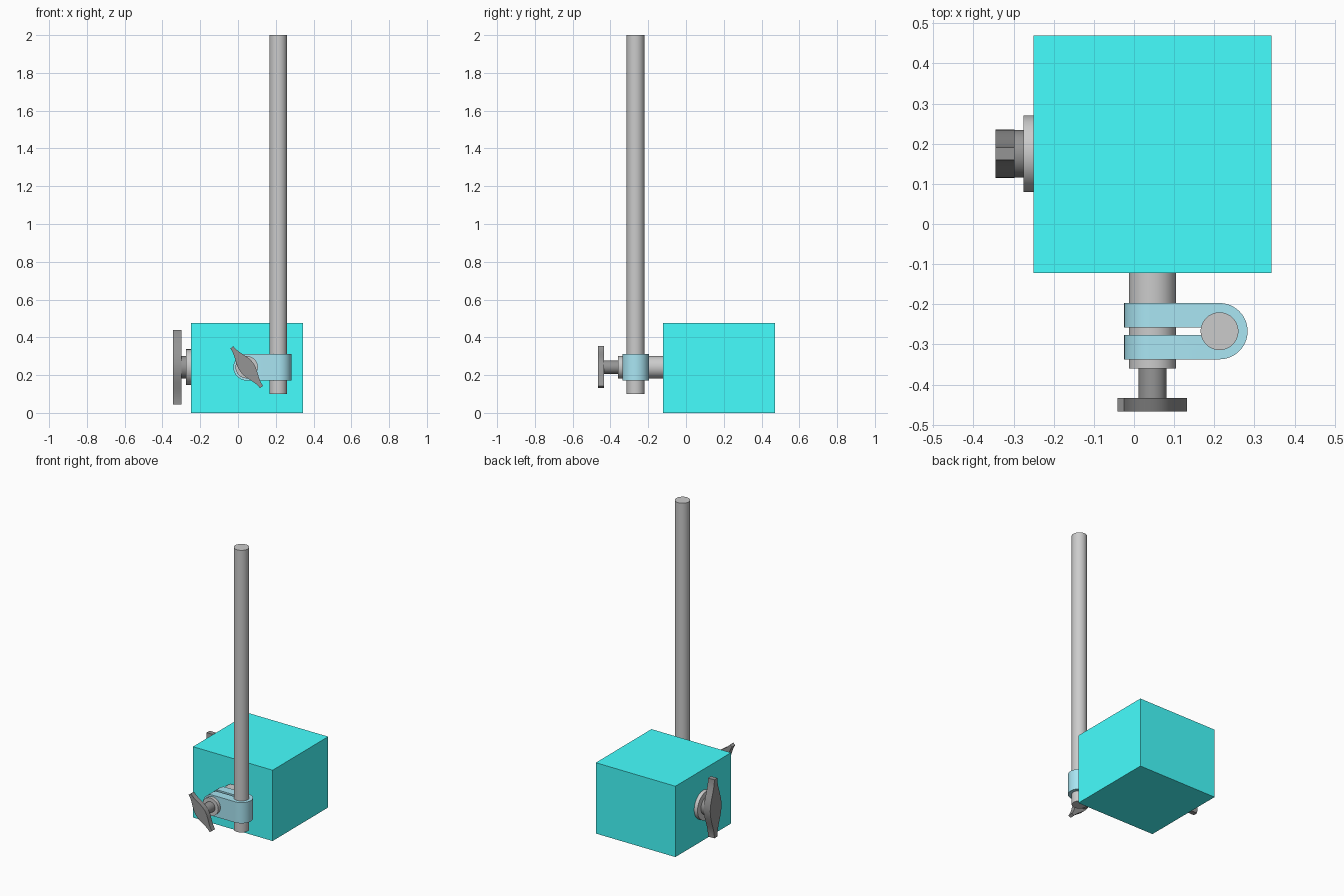
import bpy, bmesh
from math import sin, cos, pi, atan2
from mathutils import Matrix, Vector

if "Cube" in bpy.data.objects:
    bpy.data.objects.remove(bpy.data.objects["Cube"])


def material(name, rgb):
    m = bpy.data.materials.new(name)
    m.diffuse_color = (*rgb, 1)
    m.use_nodes = True
    m.node_tree.nodes["Principled BSDF"].inputs["Base Color"].default_value = m.diffuse_color
    return m


CYAN = material("cyan", (0.06, 1.0, 1.0))
BLUE = material("steel_blue", (0.4, 0.79, 0.9))
DARK = material("dark_grey", (0.3, 0.3, 0.3))


def prism(name, outline, depth, matrix, mat=None):
    """Extrude a flat outline along local z, then place it."""
    bm = bmesh.new()
    face = bm.faces.new([bm.verts.new((u, v, 0)) for u, v in outline])
    out = bmesh.ops.extrude_face_region(bm, geom=[face])
    moved = [g for g in out["geom"] if isinstance(g, bmesh.types.BMVert)]
    bmesh.ops.translate(bm, verts=moved, vec=(0, 0, depth))
    bmesh.ops.transform(bm, matrix=matrix, verts=bm.verts)
    bmesh.ops.recalc_face_normals(bm, faces=bm.faces)
    me = bpy.data.meshes.new(name)
    bm.to_mesh(me)
    bm.free()
    ob = bpy.data.objects.new(name, me)
    bpy.context.collection.objects.link(ob)
    if mat:
        me.materials.append(mat)
    smooth(ob)
    return ob


def smooth(ob):
    bpy.ops.object.select_all(action='DESELECT')
    ob.select_set(True)
    bpy.context.view_layer.objects.active = ob
    bpy.ops.object.shade_smooth_by_angle(angle=0.6)


def arc(cx, cy, r, a0, a1, n=32):
    return [(cx + r * cos(a0 + (a1 - a0) * i / n),
             cy + r * sin(a0 + (a1 - a0) * i / n)) for i in range(n + 1)]


def place(origin, axis_u, axis_v):
    """Matrix with local x, y along the given axes and local z along their cross product."""
    u, v = Vector(axis_u), Vector(axis_v)
    rot = Matrix((u, v, u.cross(v))).transposed().to_4x4()
    return Matrix.Translation(origin) @ rot


def disc(r):
    return arc(0, 0, r, 0, 2 * pi, 64)[:-1]


def wing(length, width, tip):
    """Lens-shaped handle with rounded middle and blunt tips."""
    side = []
    n = 20
    for i in range(n + 1):
        t = -1 + 2 * i / n
        side.append((t * length, tip + (width - tip) * (0.5 + 0.5 * cos(pi * t))))
    return side + [(-x, -y) for x, y in side]


Z = 0.242                      # height of both screws
SX, RX, RY = 0.046, 0.213, -0.267   # screw x, rod centre

# Main block
prism("block", [(-0.25, -0.122), (0.343, -0.122), (0.343, 0.47), (-0.25, 0.47)],
      0.477, Matrix(), CYAN)

# Upright rod
prism("rod", disc(0.047), 1.9, Matrix.Translation((RX, RY, 0.1)))

# Split clamp: U outline from above, with its left end rounded from the front
g = 0.009
a = atan2(g, -0.046)
outline = ([(-0.025, RY - 0.07)] + arc(RX, RY, 0.07, -pi / 2, pi / 2)
           + [(-0.025, RY + 0.07), (-0.025, RY + g)]
           + arc(RX, RY, 0.047, a, -a, 48) + [(-0.025, RY - g)])
clamp = prism("clamp", outline, 0.14, Matrix.Translation((0, 0, Z - 0.07)), BLUE)
front_shape = arc(SX, Z, 0.0705, pi / 2, 3 * pi / 2) + [(0.4, Z - 0.0705), (0.4, Z + 0.0705)]
cutter = prism("clamp_cutter", front_shape, 0.3, place((0, -0.1, 0), (1, 0, 0), (0, 0, 1)))
mod = clamp.modifiers.new("round_end", 'BOOLEAN')
mod.operation, mod.solver, mod.object = 'INTERSECT', 'EXACT', cutter
bpy.context.view_layer.objects.active = clamp
bpy.ops.object.modifier_apply(modifier=mod.name)
bpy.data.objects.remove(cutter)
smooth(clamp)

# Front screw, running toward -y
X, UP = (1, 0, 0), (0, 0, 1)
prism("front_stud", disc(0.059), 0.238, place((SX, -0.122, Z), X, UP))
prism("front_screw", disc(0.035), 0.073, place((SX, -0.36, Z), X, UP), DARK)
d = Vector((-0.6, 0, 0.8))
prism("front_wing", wing(0.131, 0.041, 0.010), 0.034,
      place((SX, -0.433, Z), d, (-0.8, 0, -0.6)), DARK)

# Left screw, running toward -x
Y, DOWN = (0, 1, 0), (0, 0, -1)
prism("left_washer", disc(0.095), 0.025, place((-0.25, 0.175, Z), Y, DOWN))
prism("left_screw", disc(0.059), 0.024, place((-0.275, 0.175, Z), Y, DOWN), DARK)
prism("left_wing", wing(0.197, 0.06, 0.016), 0.047,
      place((-0.298, 0.175, Z), UP, Y), DARK)
